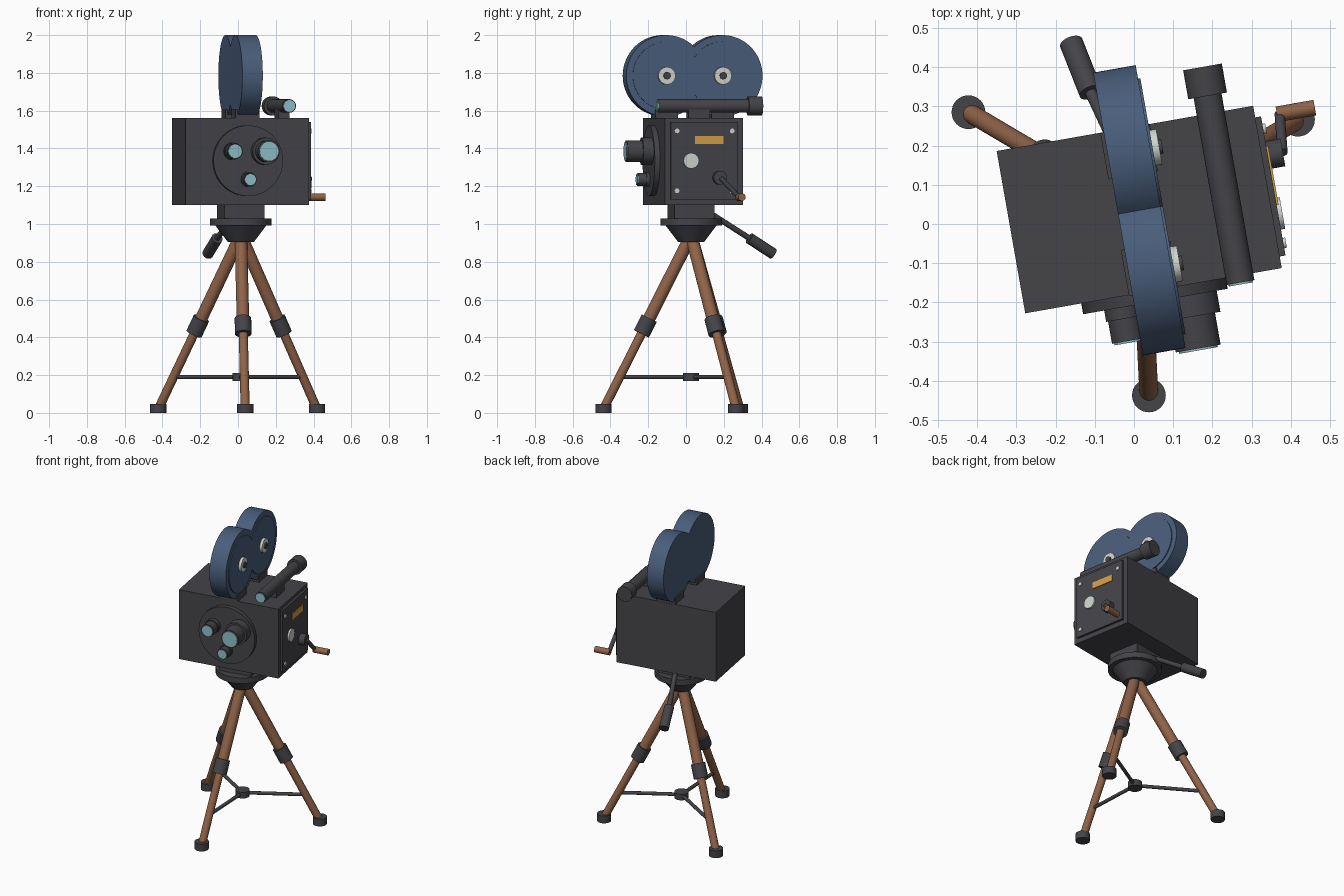
import bpy, bmesh, math
from mathutils import Vector, Matrix

cube = bpy.data.objects.get("Cube")
if cube:
    bpy.data.objects.remove(cube, do_unlink=True)


def material(name, r, g, b):
    m = bpy.data.materials.new(name)
    m.use_nodes = True
    m.diffuse_color = (r, g, b, 1)
    node = next(n for n in m.node_tree.nodes if n.type == 'BSDF_PRINCIPLED')
    node.inputs["Base Color"].default_value = (r, g, b, 1)
    node.inputs["Roughness"].default_value = 0.6
    return m


DARK = material("dark_grey", 0.058, 0.056, 0.064)
BLUE = material("slate_blue", 0.066, 0.11, 0.195)
WOOD = material("brown_wood", 0.28, 0.125, 0.065)
GLASS = material("pale_blue_glass", 0.27, 0.52, 0.58)
GOLD = material("gold", 0.65, 0.34, 0.06)
PALE = material("pale_metal", 0.62, 0.66, 0.62)

# The camera head is panned around the tripod axis
PIVOT = Vector((0.015, 0.027, 0))
HEAD = Matrix.Translation(PIVOT) @ Matrix.Rotation(math.radians(10), 4, 'Z')


def head(u, v, z):
    return HEAD @ Vector((u, v, z))


def finish(name, bm, mat, matrix):
    bmesh.ops.recalc_face_normals(bm, faces=bm.faces)
    me = bpy.data.meshes.new(name)
    bm.to_mesh(me)
    bm.free()
    me.transform(matrix)
    me.polygons.foreach_set("use_smooth", [True] * len(me.polygons))
    me.set_sharp_from_angle(angle=math.radians(30))
    me.materials.append(mat)
    ob = bpy.data.objects.new(name, me)
    bpy.context.collection.objects.link(ob)
    return ob


def rod(name, p, q, r, mat=DARK, r_end=None, sides=32):
    """Cylinder or cone running from p to q."""
    p, q = Vector(p), Vector(q)
    d = q - p
    bm = bmesh.new()
    bmesh.ops.create_cone(bm, cap_ends=True, segments=sides, radius1=r,
                          radius2=r if r_end is None else r_end, depth=d.length)
    turn = d.to_track_quat('Z', 'Y').to_matrix().to_4x4()
    return finish(name, bm, mat, Matrix.Translation((p + q) / 2) @ turn)


def box(name, lo, hi, mat=DARK):
    """Box between two corners, in the head's own frame."""
    lo, hi = Vector(lo), Vector(hi)
    bm = bmesh.new()
    bmesh.ops.create_cube(bm, size=1)
    size = Matrix.Diagonal((*(hi - lo), 1))
    return finish(name, bm, mat, HEAD @ Matrix.Translation((lo + hi) / 2) @ size)


def side_disc(name, u0, u1, v, z, r, mat=DARK):
    return rod(name, head(u0, v, z), head(u1, v, z), r, mat)


def front_disc(name, v0, v1, u, z, r, mat=DARK):
    return rod(name, head(u, v0, z), head(u, v1, z), r, mat, sides=48)


# Tripod legs with collars, feet and spreader
apex = PIVOT + Vector((0, 0, 0.94))
spread_hub = PIVOT + Vector((0, 0, 0.19))
feet = {"right": (-0.422, 0.285), "front": (0.038, -0.437), "left": (0.418, 0.266)}
for side, (x, y) in feet.items():
    foot = Vector((x, y, 0.02))
    mid = foot.lerp(apex, 0.478)
    along = (apex - foot).normalized()
    rod(f"{side}_upper_leg", mid, apex, 0.033, WOOD)
    rod(f"{side}_lower_leg", foot, mid, 0.024, WOOD)
    rod(f"{side}_leg_collar", mid - along * 0.046, mid + along * 0.046, 0.044)
    rod(f"{side}_foot", (x, y, 0), (x, y, 0.048), 0.043)
    rod(f"{side}_spreader_arm", spread_hub, foot.lerp(apex, 0.17 / 0.92), 0.011, sides=16)
rod("spreader_hub", spread_hub - Vector((0, 0, 0.02)), spread_hub + Vector((0, 0, 0.02)), 0.043)

# Tripod head
rod("head_cone", head(0, 0, 0.905), head(0, 0, 0.995), 0.069, r_end=0.137, sides=48)
rod("head_disc", head(0, 0, 0.992), head(0, 0, 1.03), 0.163, sides=48)
box("head_block", (-0.108, -0.108, 1.03), (0.108, 0.108, 1.1))

# Pan handle
grip_start, grip_end = Vector((-0.11, 0.335, 0.925)), Vector((-0.16, 0.462, 0.842))
rod("pan_handle_rod", (0, 0.1, 1.075), grip_start, 0.015)
rod("pan_handle_grip", grip_start, grip_end, 0.03)

# Camera body
box("camera_body", (-0.332, -0.2, 1.1), (0.332, 0.22, 1.562))

# Lens turret with three lenses
front_disc("lens_turret", -0.19, -0.228, 0, 1.335, 0.187)
lenses = [("main", 30, 0.058, 0.072, -0.365), ("second", 150, 0.041, 0.046, -0.315),
          ("small", 270, 0.034, 0.04, -0.288)]
for name, angle, r, base_r, tip in lenses:
    u = 0.1 * math.cos(math.radians(angle))
    z = 1.335 + 0.1 * math.sin(math.radians(angle))
    front_disc(f"{name}_lens_base", -0.22, (tip - 0.2) / 2, u, z, base_r)
    front_disc(f"{name}_lens_barrel", -0.22, tip, u, z, r)
    front_disc(f"{name}_lens_glass", tip + 0.01, tip - 0.005, u, z, r * 0.86, GLASS)

# Side door with screws, name plate and dial
box("side_door", (0.32, -0.17, 1.131), (0.347, 0.19, 1.541))
for i, v in enumerate((-0.138, 0.158)):
    for j, z in enumerate((1.176, 1.493)):
        side_disc(f"door_screw_{i}{j}", 0.34, 0.354, v, z, 0.013, PALE)
box("gold_plate", (0.34, -0.04, 1.423), (0.352, 0.113, 1.466), GOLD)
side_disc("dial", 0.34, 0.358, -0.062, 1.335, 0.041, PALE)

# Hand crank
side_disc("crank_hub", 0.34, 0.386, 0.09, 1.245, 0.036)
rod("crank_arm", head(0.385, 0.09, 1.245), head(0.395, 0.188, 1.142), 0.013)
side_disc("crank_handle", 0.388, 0.486, 0.188, 1.142, 0.02, WOOD)

# Film magazine: two joined round drums
REELS = (-0.143, 0.159)
REEL_Z = 1.785


def double_drum(name, u0, u1, r):
    half = (REELS[1] - REELS[0]) / 2
    a = math.acos(half / r)
    n = 56
    bm = bmesh.new()
    verts = []
    for centre, start in ((REELS[0], a), (REELS[1], a + math.pi)):
        for i in range(n):
            t = start + (2 * math.pi - 2 * a) * i / n
            verts.append(bm.verts.new((u0, centre + r * math.cos(t), REEL_Z + r * math.sin(t))))
    face = bm.faces.new(verts)
    out = bmesh.ops.extrude_face_region(bm, geom=[face])
    moved = [g for g in out["geom"] if isinstance(g, bmesh.types.BMVert)]
    bmesh.ops.translate(bm, verts=moved, vec=(u1 - u0, 0, 0))
    return finish(name, bm, BLUE, HEAD)


double_drum("film_magazine", -0.055, 0.055, 0.215)
double_drum("magazine_cover", 0.05, 0.061, 0.18)
for i, v in enumerate(REELS):
    side_disc(f"reel_hub_{i}", 0.05, 0.078, v, REEL_Z, 0.046, PALE)
    side_disc(f"reel_axle_{i}", 0.07, 0.086, v, REEL_Z, 0.019)
    box(f"magazine_mount_{i}", (-0.064, v - 0.06, 1.555), (0.064, v + 0.06, 1.605))

# Viewfinder
box("viewfinder_mount", (0.192, -0.058, 1.555), (0.252, 0.058, 1.61))
front_disc("viewfinder_tube", -0.218, 0.28, 0.222, 1.625, 0.036)
front_disc("viewfinder_eyepiece", 0.265, 0.34, 0.222, 1.625, 0.05)
front_disc("viewfinder_glass", -0.21, -0.223, 0.222, 1.625, 0.031, GLASS)
